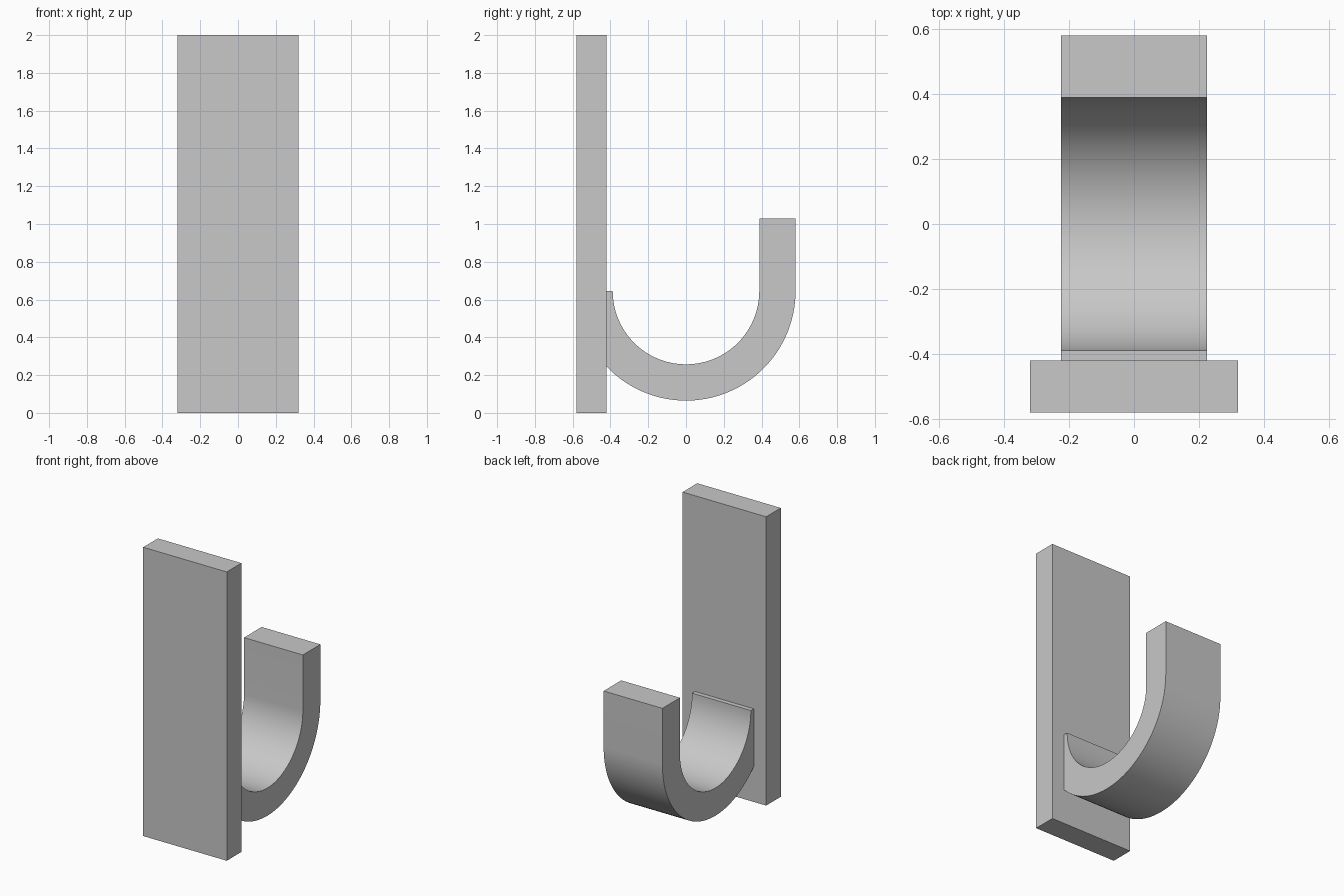
import bpy, bmesh
from math import sin, cos, acos, pi, radians

cube = bpy.data.objects.get("Cube")
if cube:
    bpy.data.objects.remove(cube, do_unlink=True)

grey = bpy.data.materials.new("light grey")
grey.use_nodes = True
colour = (0.58, 0.58, 0.58, 1)
grey.diffuse_color = colour
grey.node_tree.nodes["Principled BSDF"].inputs["Base Color"].default_value = colour

WALL = -0.42                 # rear face of the plate, where the hook meets it
OUTER, INNER = 0.58, 0.388   # hook radii
CENTRE, TIP = 0.645, 1.03    # heights of the bend centre and the hook end
STEPS = 48


def extrude_profile(name, points, half_width):
    """Extrude a closed (y, z) profile symmetrically along x."""
    bm = bmesh.new()
    face = bm.faces.new([bm.verts.new((-half_width, y, z)) for y, z in points])
    ext = bmesh.ops.extrude_face_region(bm, geom=[face])
    verts = [v for v in ext["geom"] if isinstance(v, bmesh.types.BMVert)]
    bmesh.ops.translate(bm, verts=verts, vec=(2 * half_width, 0, 0))
    bmesh.ops.recalc_face_normals(bm, faces=bm.faces)
    mesh = bpy.data.meshes.new(name)
    bm.to_mesh(mesh)
    bm.free()
    mesh.materials.append(grey)
    obj = bpy.data.objects.new(name, mesh)
    bpy.context.collection.objects.link(obj)
    return obj


def arc(radius, start, end):
    angles = [start + (end - start) * i / STEPS for i in range(STEPS + 1)]
    return [(radius * cos(a), CENTRE + radius * sin(a)) for a in angles]


# Flat mounting plate
extrude_profile("back_plate", [(-0.58, 0), (WALL, 0), (WALL, 2), (-0.58, 2)], 0.32)

# J-shaped hook, its outer bend cut flat against the plate
profile = [(WALL, CENTRE)]
profile += arc(OUTER, -acos(WALL / OUTER), 0)
profile += [(OUTER, TIP), (INNER, TIP)]
profile += arc(INNER, 0, -pi)
hook = extrude_profile("hook", profile, 0.225)

# Smooth bend with crisp edges
bpy.ops.object.select_all(action="DESELECT")
hook.select_set(True)
bpy.context.view_layer.objects.active = hook
bpy.ops.object.shade_smooth_by_angle(angle=radians(30))
